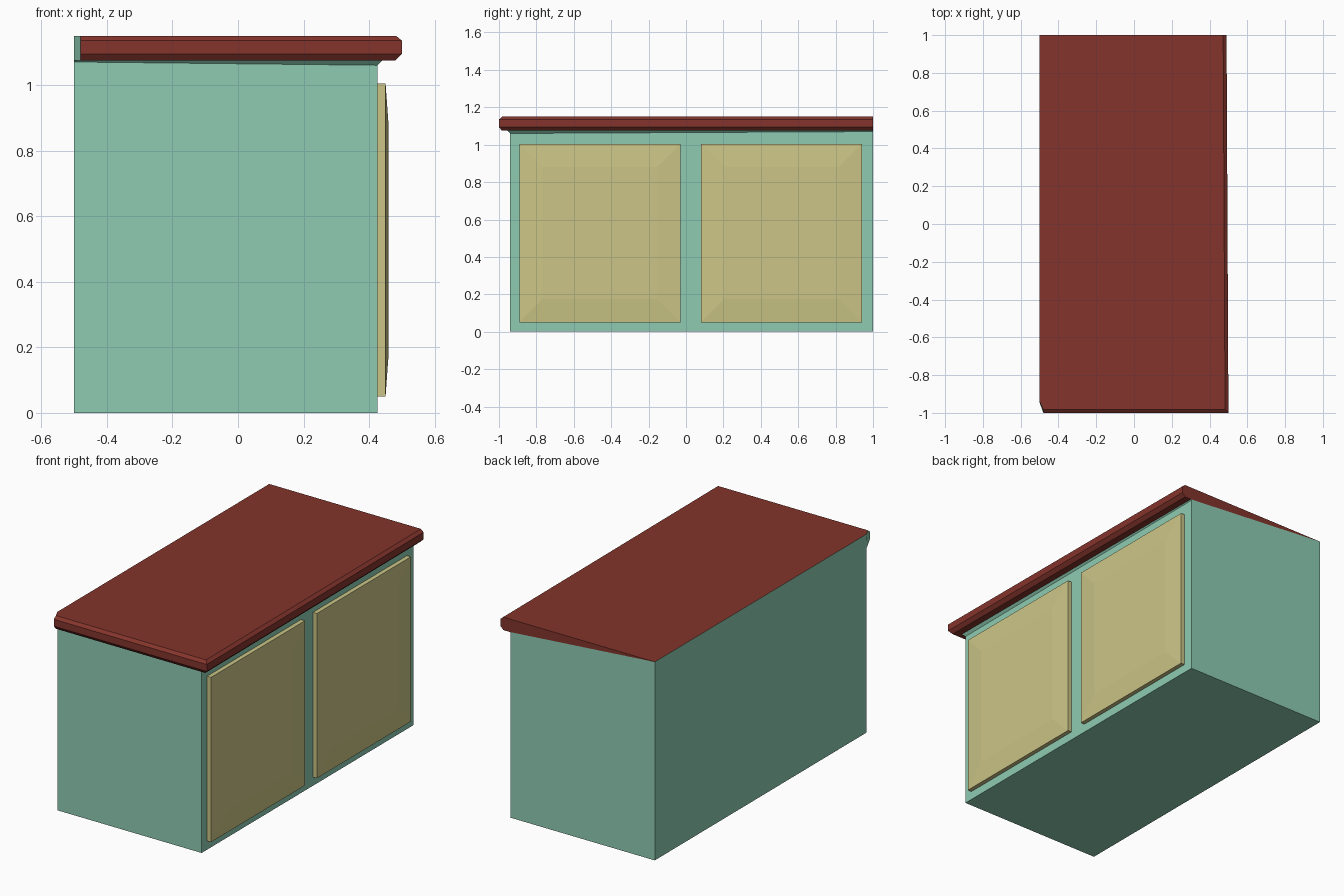
import bpy

if "Cube" in bpy.data.objects:
    bpy.data.objects.remove(bpy.data.objects["Cube"])


def material(name, rgb):
    m = bpy.data.materials.new(name)
    m.diffuse_color = (*rgb, 1)
    m.use_nodes = True
    m.node_tree.nodes["Principled BSDF"].inputs["Base Color"].default_value = m.diffuse_color
    return m


green = material("green_paint", (0.27, 0.60, 0.45))
red = material("red_top", (0.23, 0.035, 0.025))
cream = material("cream_doors", (0.60, 0.56, 0.24))


def make(name, faces, mat):
    """Build an object from faces given as point lists, sharing equal points."""
    index, polys = {}, []
    for f in faces:
        polys.append([index.setdefault(tuple(p), len(index)) for p in f])
    mesh = bpy.data.meshes.new(name)
    mesh.from_pydata(list(index), [], polys)
    mesh.materials.append(mat)
    obj = bpy.data.objects.new(name, mesh)
    bpy.context.collection.objects.link(obj)
    return obj


def skin(rings, closed=False):
    """Quads between successive rings of points."""
    faces = []
    for lo, hi in zip(rings, rings[1:]):
        n = len(lo)
        for i in range(n if closed else n - 1):
            j = (i + 1) % n
            faces.append([lo[i], lo[j], hi[j], hi[i]])
    return faces


# Back corners shared by cabinet and worktop
BACK, TOP = -0.5, 1.15
back_r = (BACK, -0.94, TOP)
back_l = (BACK, 1.0, TOP)

# Each ring runs: back end of the short side, front corner, far end of the long side
base = [(BACK, -0.94, 0), (0.425, -0.94, 0), (0.425, 1, 0)]
wall = [(BACK, -0.94, 1.07), (0.425, -0.94, 1.06), (0.425, 1, 1.07)]
lip = [(BACK, -0.945, 1.075), (0.44, -0.955, 1.075), (0.43, 1, 1.075)]


def rim(x, y, z):
    return [(-0.48, y, z), (x, y, z), (x - 0.01, 1, z)]


edge = [rim(0.48, -0.985, 1.075), rim(0.50, -1.0, 1.095),
        rim(0.50, -1.0, 1.135), rim(0.482, -0.982, TOP)]

# Cabinet carcass, including its back panel and the rear end of the worktop
foot = (BACK, 1, 0)
body = skin([base, wall, lip])
body.append([base[0], foot, base[2], base[1]])
body.append([foot, base[0], wall[0], lip[0], back_r, back_l])
body.append([base[2], foot, back_l, lip[2], wall[2]])
body.append([back_r, lip[0]] + [r[0] for r in edge])
make("cabinet_body", body, green)

# Worktop with chamfered front and side edges, and a wedge-shaped far end
top = skin([lip] + edge)
top.append([back_r] + edge[-1] + [back_l])
top.append([back_l] + [r[2] for r in reversed(edge)] + [lip[2]])
make("worktop", top, red)


# Doors with a shallow raised centre panel
def rect(x, y0, y1, z0, z1, d=0.0):
    return [(x, y0 + d, z0 + d), (x, y1 - d, z0 + d),
            (x, y1 - d, z1 - d), (x, y0 + d, z1 - d)]


for name, y0, y1 in (("left_door", -0.89, -0.03), ("right_door", 0.08, 0.94)):
    rings = [rect(0.424, y0, y1, 0.05, 1.005), rect(0.45, y0, y1, 0.05, 1.005),
             rect(0.459, y0, y1, 0.05, 1.005, 0.125)]
    make(name, skin(rings, True) + [rings[-1], rings[0][::-1]], cream)
